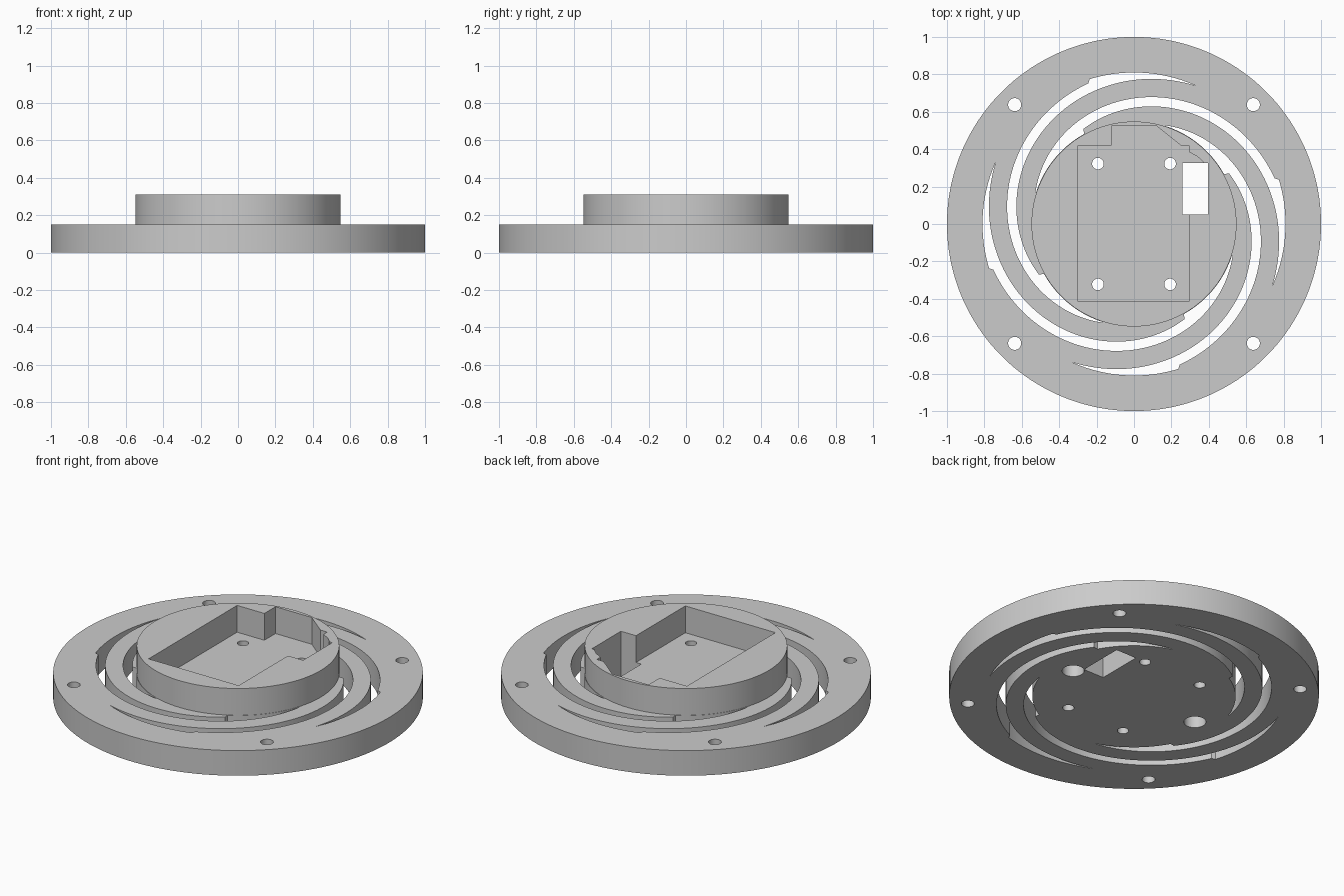
import bpy
import bmesh
from math import sin, cos, radians, tau

if "Cube" in bpy.data.objects:
    bpy.data.objects.remove(bpy.data.objects["Cube"], do_unlink=True)

PLATE_TOP, HUB_TOP = 0.15, 0.31
HUB_R, FLEX_R = 0.548, 0.81

grey = bpy.data.materials.new("plain grey")
grey.use_nodes = True
colour = (0.6, 0.6, 0.6, 1)
grey.diffuse_color = colour
grey.node_tree.nodes["Principled BSDF"].inputs["Base Color"].default_value = colour


def circle(r, n, cx=0, cy=0):
    return [(cx + r * cos(tau * i / n), cy + r * sin(tau * i / n)) for i in range(n)]


def prism(bm, pts, z0, z1):
    low = [bm.verts.new((x, y, z0)) for x, y in pts]
    high = [bm.verts.new((x, y, z1)) for x, y in pts]
    bm.faces.new(low[::-1])
    bm.faces.new(high)
    for i in range(len(pts)):
        j = (i + 1) % len(pts)
        bm.faces.new((low[i], low[j], high[j], high[i]))


def make(name, solids):
    bm = bmesh.new()
    for pts, z0, z1 in solids:
        prism(bm, pts, z0, z1)
    bmesh.ops.recalc_face_normals(bm, faces=bm.faces)
    mesh = bpy.data.meshes.new(name)
    bm.to_mesh(mesh)
    bm.free()
    mesh.materials.append(grey)
    ob = bpy.data.objects.new(name, mesh)
    bpy.context.collection.objects.link(ob)
    return ob


def combine(body, other, operation):
    mod = body.modifiers.new(operation, "BOOLEAN")
    mod.operation, mod.solver, mod.object = operation, "EXACT", other
    bpy.ops.object.select_all(action="DESELECT")
    bpy.context.view_layer.objects.active = body
    body.select_set(True)
    bpy.ops.object.modifier_apply(modifier=mod.name)
    bpy.data.objects.remove(other, do_unlink=True)


# Round plate with the raised hub
body = make("flexure_mount", [(circle(1, 180), 0, PLATE_TOP)])
combine(body, make("hub", [(circle(HUB_R, 180), 0.05, HUB_TOP)]), "UNION")


# Spiral slot that leaves four curved flexure arms
def spiral(r, deg):
    return r - 0.148 * (deg - 90) / 90


def slot(turn):
    inner, outer = [], []
    for deg in range(-24, 163):
        a = radians(deg + turn)
        ri = spiral(0.622, deg) if deg < 119 else HUB_R + 0.002
        ro = FLEX_R if deg < 18 else spiral(0.672, deg)
        ro = max(ro, ri + 0.001)
        inner.append((ri * cos(a), ri * sin(a)))
        outer.append((ro * cos(a), ro * sin(a)))
    return inner + outer[::-1]


slots = [(slot(90 * k), -0.1, 0.2) for k in range(4)]
combine(body, make("slot_cutter", slots), "DIFFERENCE")

# Hub pocket
pocket = [(-0.3, -0.415), (0.295, -0.415), (0.295, 0.31), (0.375, 0.31),
          (0.375, 0.328), (0.34, 0.36), (0.295, 0.385), (0.295, 0.42),
          (0.25, 0.42), (0.12, 0.525), (-0.12, 0.525), (-0.12, 0.42), (-0.3, 0.42)]
combine(body, make("pocket_cutter", [(pocket, PLATE_TOP, 0.5)]), "DIFFERENCE")

# Rectangular window through the hub
window = [(0.26, 0.05), (0.395, 0.05), (0.395, 0.325), (0.26, 0.325)]
combine(body, make("window_cutter", [(window, -0.1, 0.5)]), "DIFFERENCE")

# Rim holes, pocket floor holes and blind holes underneath
holes = []
for sx in (-1, 1):
    for sy in (-1, 1):
        holes.append((circle(0.035, 32, 0.638 * sx, 0.638 * sy), -0.1, 0.25))
        holes.append((circle(0.031, 32, 0.193 * sx, 0.323 * sy), -0.1, 0.25))
    holes.append((circle(0.06, 40, 0.43 * sx, 0), -0.1, 0.16))
combine(body, make("hole_cutter", holes), "DIFFERENCE")

bpy.ops.object.shade_smooth_by_angle(angle=radians(25))
